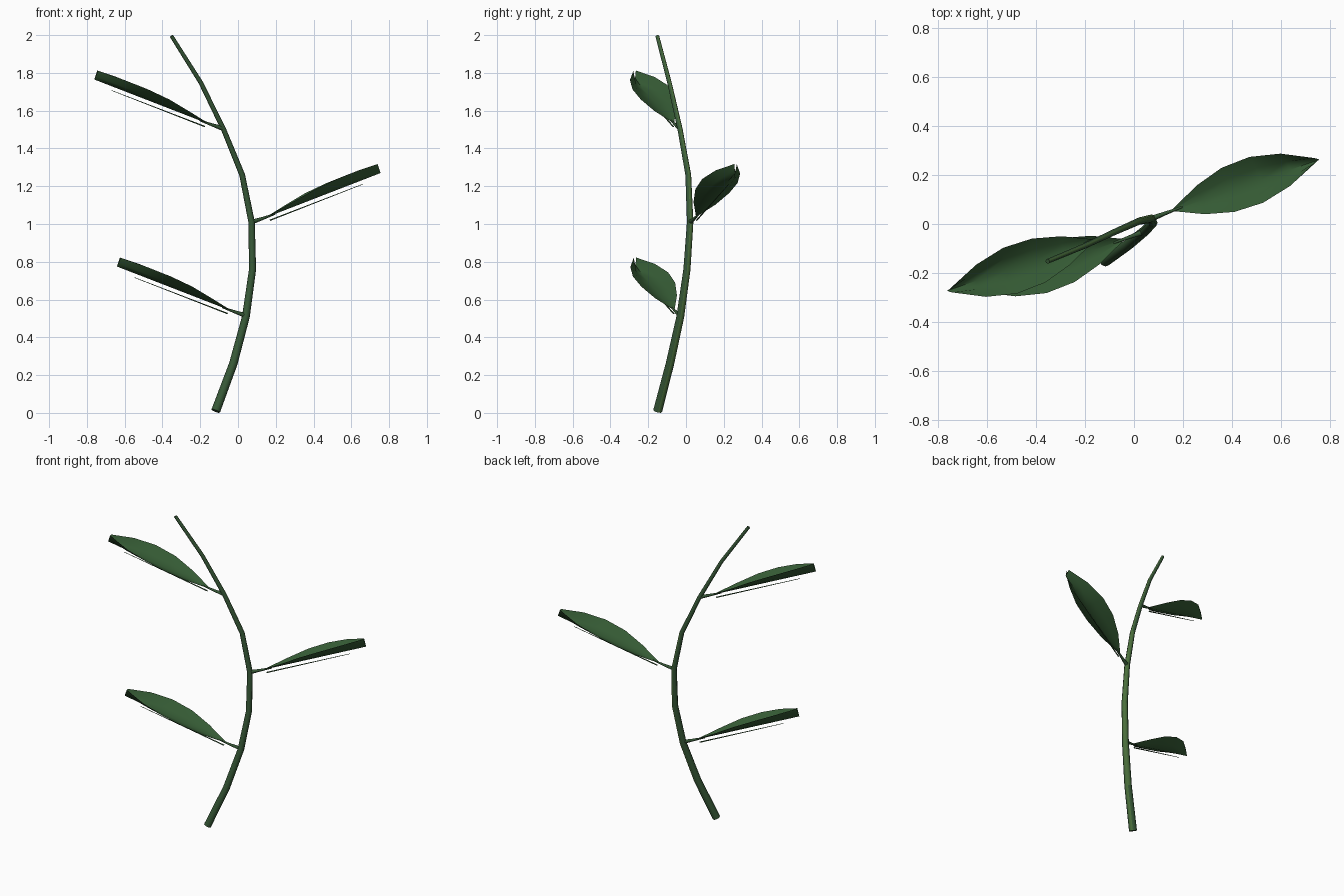
import bpy, bmesh, math
from mathutils import Vector

cube = bpy.data.objects.get("Cube")
if cube:
    bpy.data.objects.remove(cube, do_unlink=True)


def material(name, colour):
    mat = bpy.data.materials.new(name)
    mat.use_nodes = True
    mat.diffuse_color = colour
    mat.node_tree.nodes["Principled BSDF"].inputs["Base Color"].default_value = colour
    return mat


LEAF = material("leaf green", (0.037, 0.108, 0.036, 1))
STEM = material("stem green", (0.038, 0.098, 0.038, 1))
PALE = material("pale stem green", (0.07, 0.16, 0.045, 1))


def finish(bm, name, mats, smooth=60):
    mesh = bpy.data.meshes.new(name)
    bm.to_mesh(mesh)
    bm.free()
    obj = bpy.data.objects.new(name, mesh)
    bpy.context.collection.objects.link(obj)
    for mat in mats:
        mesh.materials.append(mat)
    bpy.ops.object.select_all(action='DESELECT')
    obj.select_set(True)
    bpy.context.view_layer.objects.active = obj
    bpy.ops.object.shade_smooth_by_angle(angle=math.radians(smooth))
    return obj


def skin(bm, rows, closed):
    """Join consecutive rows of vertices with quads."""
    for a, b in zip(rows, rows[1:]):
        n = len(a)
        for i in range(n if closed else n - 1):
            j = (i + 1) % n
            bm.faces.new((a[i], a[j], b[j], b[i]))


def tube(name, path, r0, r1, sides, mats, pale_side=None):
    """Tapered tube along a path, capped at both ends."""
    path = [Vector(p) for p in path]
    bm = bmesh.new()
    rows = []
    last = len(path) - 1
    for k, p in enumerate(path):
        tangent = (path[min(k + 1, last)] - path[max(k - 1, 0)]).normalized()
        side = Vector((0, 1, 0)).cross(tangent).normalized()
        up = tangent.cross(side)
        r = r0 + (r1 - r0) * k / last
        rows.append([bm.verts.new(p + r * (side * math.cos(t) + up * math.sin(t)))
                     for t in (math.tau * i / sides for i in range(sides))])
    skin(bm, rows, True)
    bm.faces.new(rows[0][::-1])
    bm.faces.new(rows[-1])
    bm.normal_update()
    if pale_side:
        for f in bm.faces:
            f.material_index = int(f.normal.dot(pale_side) > 0.8)
    return finish(bm, name, mats)


# Curved main stem, paler on one side
tube("main_stem",
     [(-0.118, -0.15, 0.01), (-0.025, -0.085, 0.26), (0.042, -0.03, 0.51),
      (0.077, 0.005, 0.76), (0.072, 0.022, 1.01), (0.022, 0.012, 1.26),
      (-0.078, -0.032, 1.505), (-0.198, -0.088, 1.75), (-0.352, -0.152, 1.995)],
     0.024, 0.01, 8, [STEM, PALE], Vector((0.8, 0.6, 0)))

# Leaf frame: axis, blade normal and sideways direction
START = Vector((0.09, 0.035, 0.03))
TIP = Vector((0.683, 0.24, 0.26))
AXIS = TIP - START
NORMAL = Vector((-AXIS.z, 0, AXIS.x)).normalized()
SIDE = NORMAL.cross(AXIS.normalized())
WIDTHS = (0.005, 0.061, 0.094, 0.098, 0.069, 0.007)
FOLDS = (0.004, 0.025, 0.045, 0.054, 0.055, 0.05)


def leaf(label, node, turn):
    """Leaf stalk, folded blade and thin midrib; turn is 1 or -1."""
    node = Vector(node)

    def place(p):
        return node + Vector((p.x * turn, p.y * turn, p.z))

    tube(label + "_leaf_stalk", [place(Vector()), place(START * 0.6), place(START + AXIS * 0.06)],
         0.013, 0.004, 6, [STEM])

    bm = bmesh.new()
    rows = []
    for k, (w, h) in enumerate(zip(WIDTHS, FOLDS)):
        centre = START + AXIS * k / (len(WIDTHS) - 1)
        rows.append([bm.verts.new(place(centre + SIDE * w * u + NORMAL * h * abs(u) ** 1.5))
                     for u in (-1, -0.5, 0, 0.5, 1)])
    skin(bm, rows, False)
    bmesh.ops.reverse_faces(bm, faces=bm.faces)
    bmesh.ops.recalc_face_normals(bm, faces=bm.faces)
    bm.normal_update()
    if sum(f.normal.z for f in bm.faces) < 0:
        bmesh.ops.reverse_faces(bm, faces=bm.faces)
    finish(bm, label + "_leaf_blade", [LEAF])

    drop = NORMAL * -0.021
    tube(label + "_leaf_midrib", [place(START + drop), place(START + AXIS * 0.83 + drop)],
         0.004, 0.0015, 5, [LEAF])


leaf("lower", (0.042, -0.03, 0.515), -1)
leaf("middle", (0.072, 0.022, 1.01), 1)
leaf("upper", (-0.078, -0.032, 1.505), -1)
